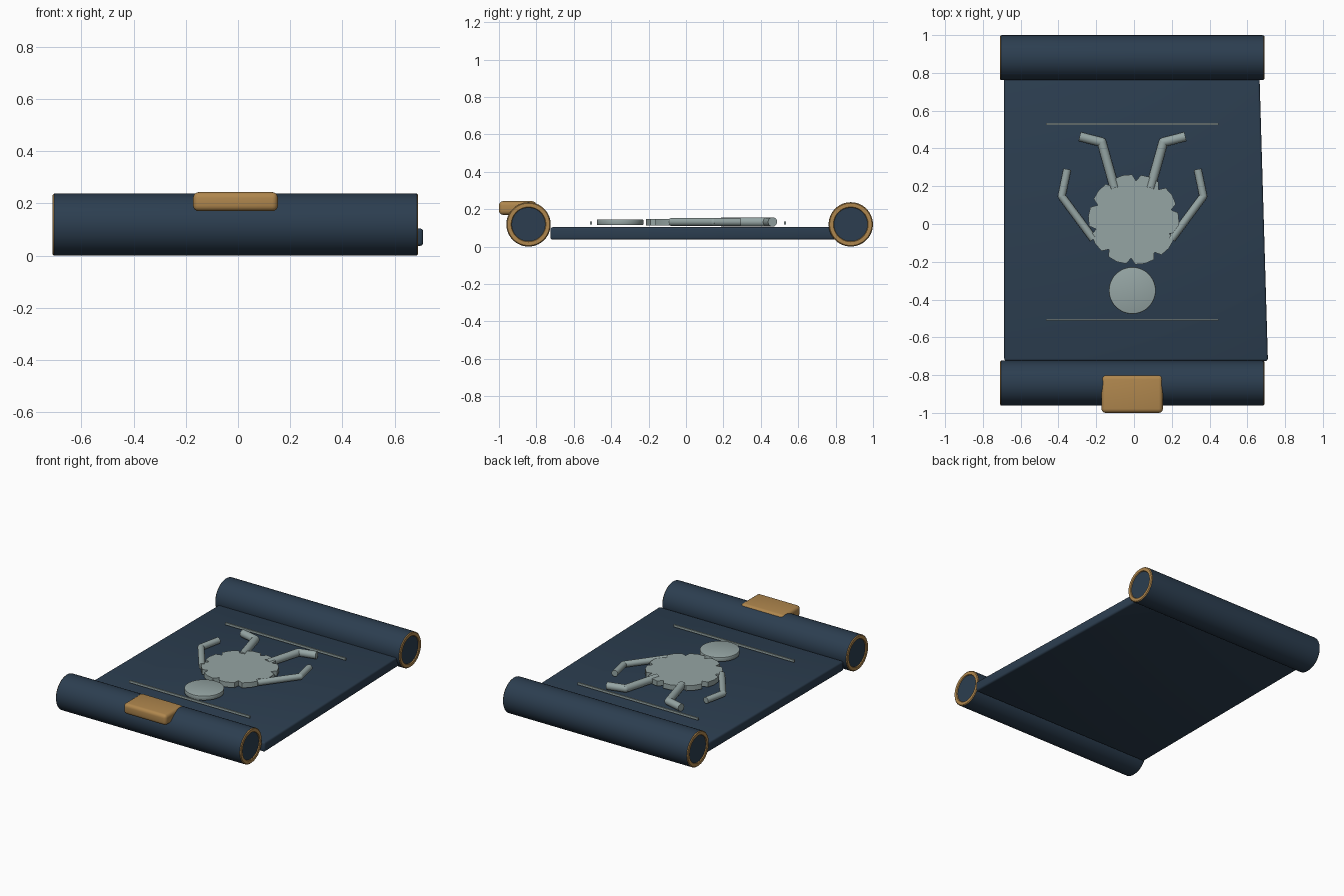
import bpy, bmesh, math
from mathutils import Vector

if "Cube" in bpy.data.objects:
    bpy.data.objects.remove(bpy.data.objects["Cube"])


def material(name, rgb):
    m = bpy.data.materials.new(name)
    m.diffuse_color = (*rgb, 1)
    m.use_nodes = True
    m.node_tree.nodes["Principled BSDF"].inputs["Base Color"].default_value = m.diffuse_color
    return m


NAVY = material("navy", (0.025, 0.048, 0.080))
GOLD = material("gold", (0.43, 0.24, 0.075))
GREY = material("pale_grey", (0.301, 0.376, 0.370))


def finish(name, bm, mats, bevel=0, segments=3, angle=35):
    bmesh.ops.recalc_face_normals(bm, faces=bm.faces)
    me = bpy.data.meshes.new(name)
    bm.to_mesh(me)
    bm.free()
    ob = bpy.data.objects.new(name, me)
    bpy.context.collection.objects.link(ob)
    for m in mats:
        me.materials.append(m)
    bpy.ops.object.select_all(action='DESELECT')
    ob.select_set(True)
    bpy.context.view_layer.objects.active = ob
    if bevel:
        mod = ob.modifiers.new("bevel", 'BEVEL')
        mod.width, mod.segments = bevel, segments
        bpy.ops.object.modifier_apply(modifier=mod.name)
    bpy.ops.object.shade_smooth_by_angle(angle=math.radians(angle))
    return ob


def prism(name, pts, z0, z1, mat, bevel=0, segments=3):
    bm = bmesh.new()
    low = [bm.verts.new((x, y, z0)) for x, y in pts]
    top = [bm.verts.new((x, y, z1)) for x, y in pts]
    bm.faces.new(low)
    bm.faces.new(top)
    n = len(pts)
    for i in range(n):
        j = (i + 1) % n
        bm.faces.new((low[i], low[j], top[j], top[i]))
    return finish(name, bm, [mat], bevel, segments)


def rect(x0, x1, y0, y1):
    return [(x0, y0), (x1, y0), (x1, y1), (x0, y1)]


def roll(name, y, n=64):
    # lathed roll along x: gold rim rings with a sunken navy end disc
    prof = [(-0.704, 0.090), (-0.710, 0.093), (-0.710, 0.113), (-0.705, 0.118), (-0.697, 0.1185),
            (0.677, 0.1185), (0.685, 0.118), (0.690, 0.113), (0.690, 0.093), (0.684, 0.090)]
    bm = bmesh.new()
    rings = []
    for x, r in prof:
        rings.append([bm.verts.new((x, y + r * math.cos(2 * math.pi * i / n),
                                    0.119 + r * math.sin(2 * math.pi * i / n))) for i in range(n)])
    bm.faces.new(rings[0])
    bm.faces.new(rings[-1])
    for k in range(len(rings) - 1):
        for i in range(n):
            j = (i + 1) % n
            f = bm.faces.new((rings[k][i], rings[k][j], rings[k + 1][j], rings[k + 1][i]))
            f.material_index = 1 if k in (0, 1, 2, 6, 7, 8) else 0
    finish(name, bm, [NAVY, GOLD])


def limb(name, pts, r, z=0.132):
    # two round bars with a ball at the bend
    bm = bmesh.new()
    for a, b in zip(pts, pts[1:]):
        a, b = Vector((*a, z)), Vector((*b, z))
        d = b - a
        res = bmesh.ops.create_cone(bm, cap_ends=True, segments=20, radius1=r, radius2=r, depth=d.length)
        q = d.to_track_quat('Z', 'Y')
        for v in res['verts']:
            v.co = q @ v.co + (a + b) / 2
    res = bmesh.ops.create_uvsphere(bm, u_segments=20, v_segments=10, radius=r)
    for v in res['verts']:
        v.co += Vector((*pts[1], z))
    finish(name, bm, [GREY])


# rolls and the slightly skewed mat between them
roll("front_roll", -0.842)
roll("back_roll", 0.881)
prism("mat_sheet", [(-0.687, -0.725), (0.709, -0.725), (0.664, 0.80), (-0.687, 0.80)],
      0.037, 0.104, NAVY, 0.012)

# clasp on the front roll
prism("clasp", rect(-0.172, 0.153, -1.0, -0.80), 0.17, 0.243, GOLD, 0.022, 4)

# printed figure: head, scalloped torso, limbs
prism("head_disc", [(-0.009 + 0.124 * math.cos(math.pi * i / 24),
                     -0.352 + 0.124 * math.sin(math.pi * i / 24)) for i in range(48)],
      0.115, 0.146, GREY, 0.005, 2)
torso = []
for k in range(10):
    for off, r in ((0.0, 0.205), (0.16, 0.238), (0.5, 0.241), (0.84, 0.238)):
        a = 2 * math.pi * (k + off) / 10 + 0.25
        torso.append((-0.002 + r * math.cos(a), 0.024 + r * math.sin(a)))
prism("torso_disc", torso, 0.113, 0.148, GREY)
for s, side in ((-1, "left"), (1, "right")):
    limb(side + "_arm", [(s * 0.345 - 0.008, 0.29), (s * 0.375 - 0.008, 0.147), (s * 0.207 - 0.008, -0.08)], 0.021)
    limb(side + "_leg", [(s * 0.28 - 0.008, 0.463), (s * 0.163 - 0.008, 0.433), (s * 0.095 - 0.008, 0.19)], 0.025)

# border lines
for name, y in (("front_line", -0.507), ("back_line", 0.530)):
    prism(name, rect(-0.465, 0.447, y - 0.005, y + 0.005), 0.119, 0.134, GREY)
